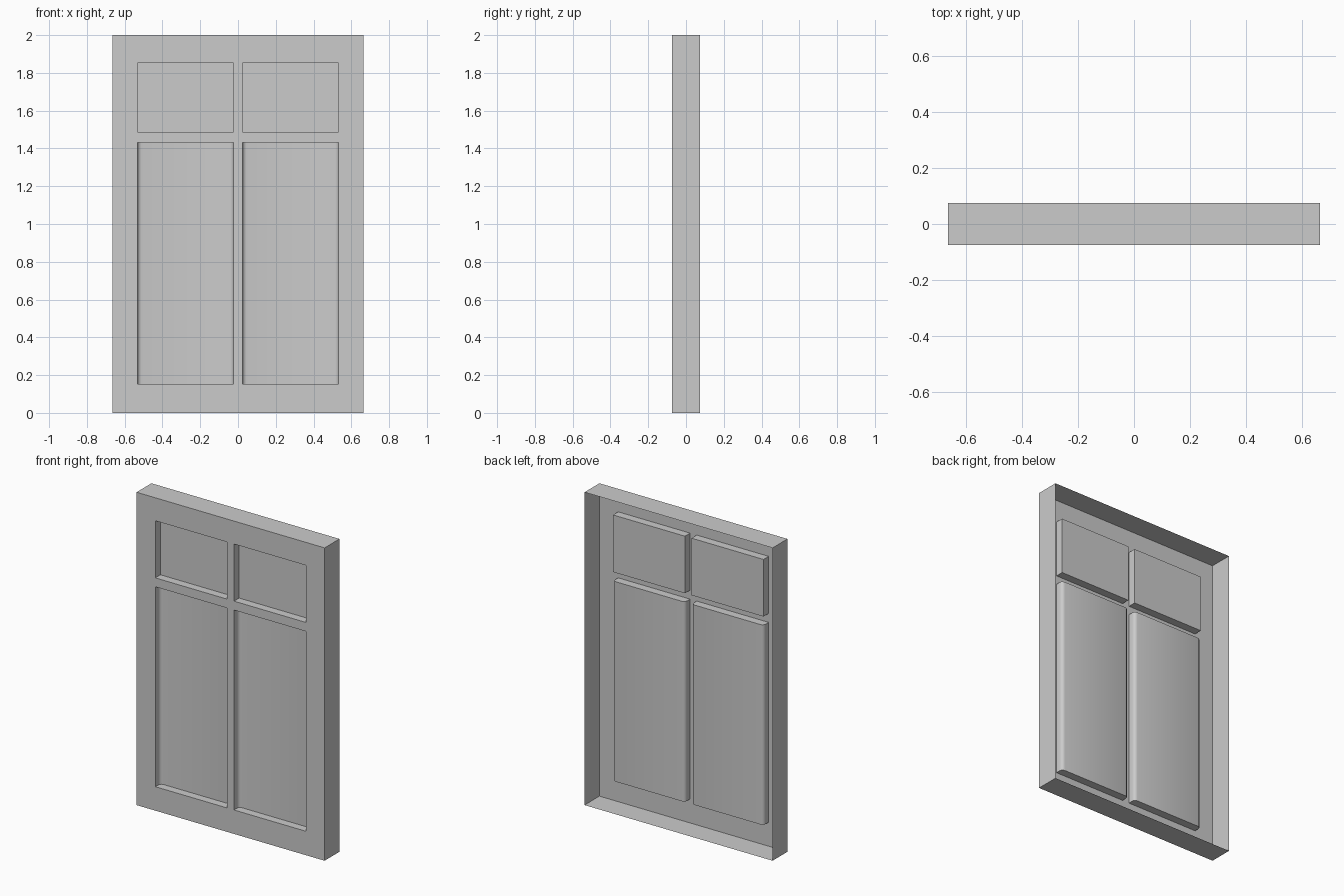
import bpy, bmesh, math

if "Cube" in bpy.data.objects:
    bpy.data.objects.remove(bpy.data.objects["Cube"])

W, H, D = 0.665, 2.0, 0.075          # half width, height, half thickness
XS = [-W, -0.532, -0.024, 0.024, 0.532, W]
ZS = [0, 0.153, 1.431, 1.488, 1.853, H]
DEPTH = 0.052

bm = bmesh.new()


def face(points, smooth=False):
    f = bm.faces.new([bm.verts.new(p) for p in points])
    f.smooth = smooth


def recess(x0, x1, z0, z1, soft):
    """Panel pushed back from the front sheet, optionally with softened upright corners."""
    prof = [(x0, -D)]
    yb = -D + DEPTH
    if soft:
        arc = [(soft * (1 - math.cos(a)), soft * (1 - math.sin(a)))
               for a in (0, math.pi / 6, math.pi / 3, math.pi / 2)]
        prof += [(x0 + dx, yb - dy) for dx, dy in arc]
        prof += [(x1 - dx, yb - dy) for dx, dy in reversed(arc)]
    else:
        prof += [(x0, yb), (x1, yb)]
    prof.append((x1, -D))
    for (ax, ay), (bx, by) in zip(prof, prof[1:]):
        face([(ax, ay, z0), (bx, by, z0), (bx, by, z1), (ax, ay, z1)], bool(soft))
    face([(x, y, z0) for x, y in reversed(prof)])
    face([(x, y, z1) for x, y in prof])


# Front sheet with four recessed panels
for i in range(5):
    for j in range(5):
        x0, x1, z0, z1 = XS[i], XS[i + 1], ZS[j], ZS[j + 1]
        if i in (1, 3) and j in (1, 3):
            recess(x0, x1, z0, z1, 0.022 if j == 1 else 0)
        else:
            face([(x0, -D, z0), (x1, -D, z0), (x1, -D, z1), (x0, -D, z1)])

# Rim walls running to the open back
for a, b in zip(XS, XS[1:]):
    face([(a, -D, 0), (a, D, 0), (b, D, 0), (b, -D, 0)])
    face([(a, -D, H), (b, -D, H), (b, D, H), (a, D, H)])
for a, b in zip(ZS, ZS[1:]):
    face([(-W, -D, a), (-W, -D, b), (-W, D, b), (-W, D, a)])
    face([(W, -D, a), (W, D, a), (W, D, b), (W, -D, b)])

bmesh.ops.remove_doubles(bm, verts=bm.verts, dist=1e-5)
for e in bm.edges:
    if len(e.link_faces) == 2 and e.calc_face_angle(0) > math.radians(40):
        e.smooth = False

mesh = bpy.data.meshes.new("panelled_door")
bm.to_mesh(mesh)
bm.free()
door = bpy.data.objects.new("panelled_door", mesh)
bpy.context.collection.objects.link(door)
